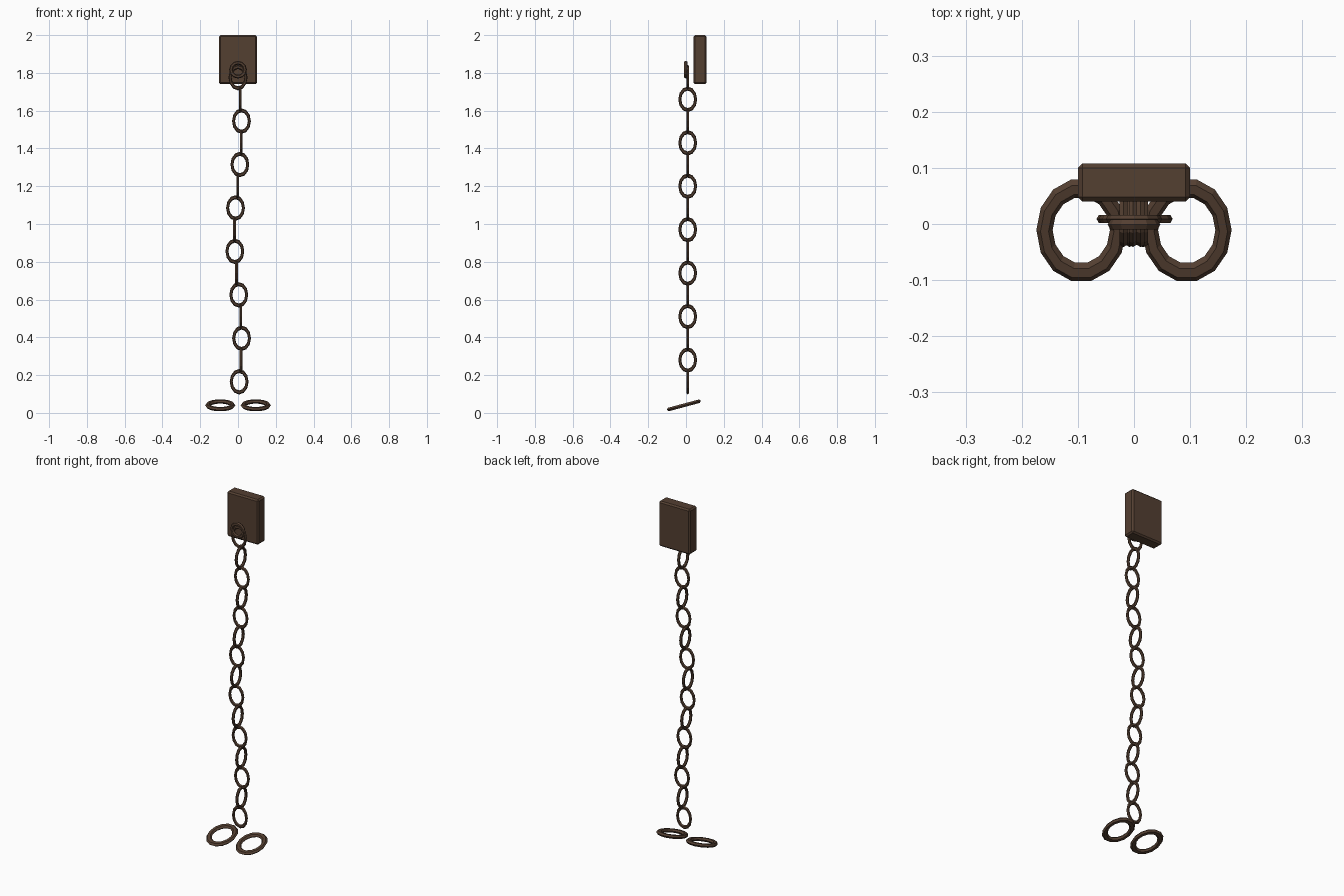
import bpy, math

if "Cube" in bpy.data.objects:
    bpy.data.objects.remove(bpy.data.objects["Cube"])

iron = bpy.data.materials.new("rusty_iron")
iron.diffuse_color = (0.088, 0.050, 0.031, 1)
iron.use_nodes = True
iron.node_tree.nodes["Principled BSDF"].inputs["Base Color"].default_value = iron.diffuse_color


def ring(name, loc, major, minor, scale, rot, segs, sides=6):
    """Low-poly torus, stretched in its own frame and then rotated."""
    bpy.ops.mesh.primitive_torus_add(major_segments=segs, minor_segments=sides,
                                     major_radius=major, minor_radius=minor,
                                     location=loc, rotation=rot)
    o = bpy.context.object
    o.name = name
    o.scale = scale
    o.data.materials.append(iron)
    return o


# wall plate with chamfered edges
bpy.ops.mesh.primitive_cube_add(size=1, location=(0, 0.074, 1.87))
plate = bpy.context.object
plate.name = "wall_plate"
plate.scale = (0.2, 0.068, 0.26)
bpy.ops.object.transform_apply(location=False, rotation=False, scale=True)
bev = plate.modifiers.new("chamfer", 'BEVEL')
bev.width = 0.008
bev.segments = 1
plate.data.materials.append(iron)

# mounting ring in front of the plate
ring("mount_ring", (0, -0.001, 1.817), 0.037, 0.010, (1, 1, 1),
     (math.pi / 2, 0, 0), 12)

# hanging chain, alternate links turned a quarter, with a slight sway
for i in range(15):
    turn = 0 if i % 2 == 0 else math.pi / 2
    x = 0.019 * math.sin(0.65 * i)
    ring("chain_link", (x, 0.009, 1.775 - 0.115 * i), 0.042, 0.008,
         (1, 1.35, 1), (math.pi / 2, 0, turn), 12)

# two tilted shackles at the bottom
for side in (-1, 1):
    ring("shackle", (side * 0.094, -0.011, 0.040), 0.0655, 0.0145,
         (1, 1.2, 0.75), (math.radians(15), 0, 0), 14)
